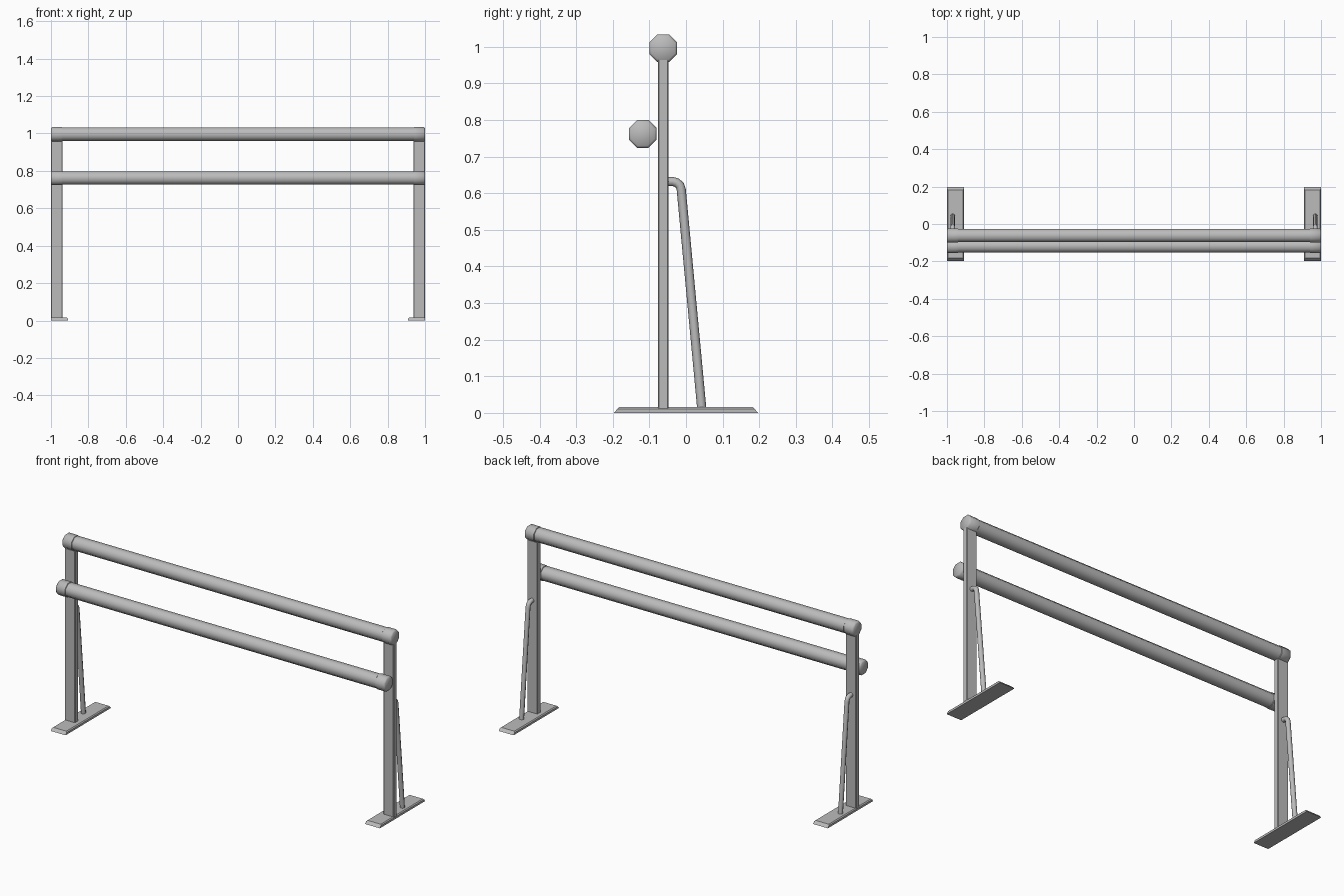
import bpy, bmesh, math
from mathutils import Vector

if "Cube" in bpy.data.objects:
    bpy.data.objects.remove(bpy.data.objects["Cube"])

steel = bpy.data.materials.new("light_grey")
steel.diffuse_color = (0.5, 0.5, 0.5, 1)
steel.use_nodes = True
steel.node_tree.nodes["Principled BSDF"].inputs["Base Color"].default_value = steel.diffuse_color


def finish(name, bm, smooth=None):
    bmesh.ops.recalc_face_normals(bm, faces=bm.faces)
    me = bpy.data.meshes.new(name)
    bm.to_mesh(me)
    bm.free()
    ob = bpy.data.objects.new(name, me)
    bpy.context.collection.objects.link(ob)
    me.materials.append(steel)
    if smooth:
        bpy.ops.object.select_all(action='DESELECT')
        ob.select_set(True)
        bpy.context.view_layer.objects.active = ob
        bpy.ops.object.shade_smooth_by_angle(angle=math.radians(smooth))
    return ob


def skin(name, sections, smooth):
    """Join rings of points into a closed solid."""
    bm = bmesh.new()
    rings = [[bm.verts.new(p) for p in s] for s in sections]
    n = len(rings[0])
    for a, b in zip(rings, rings[1:]):
        for i in range(n):
            j = (i + 1) % n
            bm.faces.new((a[i], a[j], b[j], b[i]))
    bm.faces.new(rings[0])
    bm.faces.new(rings[-1])
    return finish(name, bm, smooth)


def octagon(x, y, z, apothem):
    r = apothem / math.cos(math.pi / 8)
    return [(x, y + r * math.cos(a), z + r * math.sin(a))
            for a in (math.pi / 8 + k * math.pi / 4 for k in range(8))]


def box(name, x0, x1, y0, y1, z0, z1):
    bm = bmesh.new()
    bmesh.ops.create_cube(bm, size=1)
    for v in bm.verts:
        v.co = (x1 if v.co.x > 0 else x0, y1 if v.co.y > 0 else y0, z1 if v.co.z > 0 else z0)
    return bm


# Octagonal rails with slightly larger end caps
for label, y, z in (("upper", -0.062, 0.996), ("lower", -0.118, 0.762)):
    skin(label + "_rail", [octagon(x, y, z, 0.0355) for x in (-0.96, 0.96)], 50)
    for side, s in (("left", -1), ("right", 1)):
        profile = ((0.94, 0.0355), (0.942, 0.038), (0.994, 0.038), (1.0, 0.032))
        skin(f"{label}_cap_{side}", [octagon(s * x, y, z, r) for x, r in profile], 50)

for side, s in (("left", -1), ("right", 1)):
    # Upright post with softened vertical edges
    bm = box("post", *sorted((s * 0.937, s * 1.0)), -0.077, -0.048, 0.012, 0.965)
    edges = [e for e in bm.edges if abs(e.verts[0].co.z - e.verts[1].co.z) > 0.5]
    bmesh.ops.bevel(bm, geom=edges, offset=0.003, segments=1, affect='EDGES')
    finish("post_" + side, bm)

    # Flat foot with chamfered ends and sides
    bm = box("foot", *sorted((s * 0.91, s * 1.0)), -0.197, 0.197, 0, 0.016)
    for v in bm.verts:
        if v.co.z > 0.01:
            v.co.y *= 0.183 / 0.197
    low = [bm.verts.new((v.co.x, v.co.y, 0.005)) for v in bm.verts if v.co.z > 0.01]
    bmesh.ops.delete(bm, geom=low, context='VERTS')
    bm.edges.ensure_lookup_table()
    long_top = [e for e in bm.edges if all(v.co.z > 0.01 for v in e.verts)
                and abs(e.verts[0].co.y - e.verts[1].co.y) > 0.1]
    bmesh.ops.bevel(bm, geom=long_top, offset=0.005, segments=1, affect='EDGES')
    finish("foot_" + side, bm)

    # Bent tubular brace behind the post
    path = [Vector(p) for p in ((-0.055, 0.632), (-0.036, 0.632), (-0.026, 0.629),
                                (-0.017, 0.622), (-0.013, 0.610), (0.043, 0.012))]
    rings = []
    for i, p in enumerate(path):
        t = (path[min(i + 1, len(path) - 1)] - path[max(i - 1, 0)]).normalized()
        if i == len(path) - 2:
            t = (path[-1] - p).normalized()
        nrm = Vector((-t.y, t.x))
        rings.append([(s * 0.969 + 0.0125 * math.sin(a), p.x + 0.0125 * math.cos(a) * nrm.x,
                       p.y + 0.0125 * math.cos(a) * nrm.y)
                      for a in (k * math.pi / 4 for k in range(8))])
    skin("brace_" + side, rings, 50)
